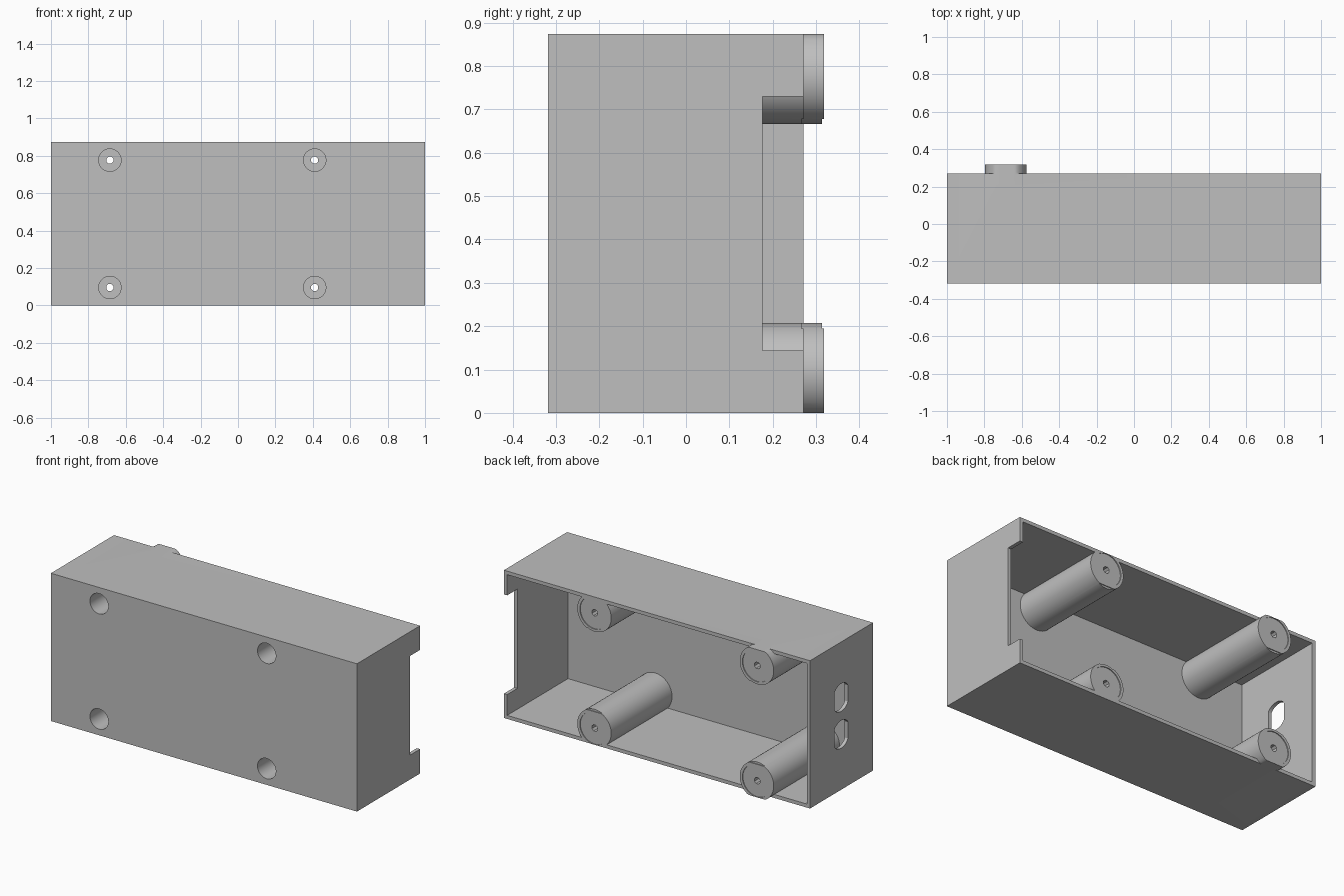
import bpy, bmesh, math
from mathutils import Vector

cube = bpy.data.objects.get("Cube")
if cube:
    bpy.data.objects.remove(cube, do_unlink=True)

HEIGHT, FRONT, BACK, WALL = 0.873, -0.318, 0.271, 0.021
POST_R, BORE_R, RECESS_R, HOLE_R = 0.111, 0.06, 0.094, 0.02
POST_Z = (0.096, HEIGHT - 0.096)
POST_ENDS = {-0.685: 0.318, 0.41: BACK}      # post x: y of its free end

gray = bpy.data.materials.new("light gray plastic")
gray.use_nodes = True
color = (0.52, 0.52, 0.52, 1)
gray.diffuse_color = color
gray.node_tree.nodes["Principled BSDF"].inputs["Base Color"].default_value = color


def prism(name, outline, sweep):
    """Solid made by sweeping a closed 3D outline."""
    bm = bmesh.new()
    base = bm.faces.new([bm.verts.new(p) for p in outline])
    swept = bmesh.ops.extrude_face_region(bm, geom=[base], use_keep_orig=True)["geom"]
    bmesh.ops.translate(bm, vec=Vector(sweep),
                        verts=[g for g in swept if isinstance(g, bmesh.types.BMVert)])
    bmesh.ops.recalc_face_normals(bm, faces=bm.faces)
    mesh = bpy.data.meshes.new(name)
    bm.to_mesh(mesh)
    bm.free()
    obj = bpy.data.objects.new(name, mesh)
    bpy.context.collection.objects.link(obj)
    mesh.materials.append(gray)
    return obj


def box(name, x0, x1, y0, y1, z0, z1):
    return prism(name, [(x0, y0, z0), (x1, y0, z0), (x1, y0, z1), (x0, y0, z1)],
                 (0, y1 - y0, 0))


def rod(name, x, z, r, y0, y1, n=48):
    """Cylinder along y, trimmed to the height of the box."""
    turns = [2 * math.pi * (i + 0.5) / n for i in range(n)]
    pts = [(x + r * math.cos(t), y0, min(max(z + r * math.sin(t), 0), HEIGHT))
           for t in turns]
    return prism(name, pts, (0, y1 - y0, 0))


def combine(target, other, operation):
    mod = target.modifiers.new(operation.lower(), 'BOOLEAN')
    mod.operation, mod.solver, mod.object = operation, 'EXACT', other
    bpy.context.view_layer.objects.active = target
    bpy.ops.object.modifier_apply(modifier=mod.name)
    bpy.data.objects.remove(other, do_unlink=True)


# Shell open at the back
shell = box("enclosure", -1, 1, FRONT, BACK, 0, HEIGHT)
combine(shell, box("cavity", -1 + WALL, 1 - WALL, FRONT + WALL, BACK + 0.1,
                   WALL, HEIGHT - WALL), 'DIFFERENCE')

# Notch in the +x wall
combine(shell, box("notch", 0.9, 1.1, 0.176, BACK + 0.1, 0.144, 0.73), 'DIFFERENCE')

# Two flat-sided connector holes in the -x wall
for z in (0.327, 0.545):
    outline = []
    for i in range(40):
        t = 2 * math.pi * i / 40
        dy = max(-0.063, min(0.063, 0.082 * math.cos(t)))
        outline.append((-1.1, -0.02 + dy, z + 0.082 * math.sin(t)))
    combine(shell, prism("connector_hole", outline, (0.2, 0, 0)), 'DIFFERENCE')

# Screw posts with deep front bores, end recesses and through holes
for x, end in POST_ENDS.items():
    for z in POST_Z:
        combine(shell, rod("post", x, z, POST_R, FRONT + WALL / 2, end), 'UNION')
for x, end in POST_ENDS.items():
    for z in POST_Z:
        floor = end - 0.005
        combine(shell, rod("bore", x, z, BORE_R, FRONT - 0.1, 0.18), 'DIFFERENCE')
        combine(shell, rod("screw_hole", x, z, HOLE_R, 0.1, 0.5, 8), 'DIFFERENCE')
        combine(shell, rod("recess", x, z, RECESS_R, floor, 0.5), 'DIFFERENCE')
    # Rims lowered on the sides facing the middle
    combine(shell, box("rim_cut", x - 0.12, x + 0.12, floor, 0.5,
                       POST_Z[0] + 0.099, POST_Z[1] - 0.099), 'DIFFERENCE')

bpy.ops.object.select_all(action='DESELECT')
shell.select_set(True)
bpy.context.view_layer.objects.active = shell
bpy.ops.object.shade_smooth_by_angle(angle=math.radians(25))
